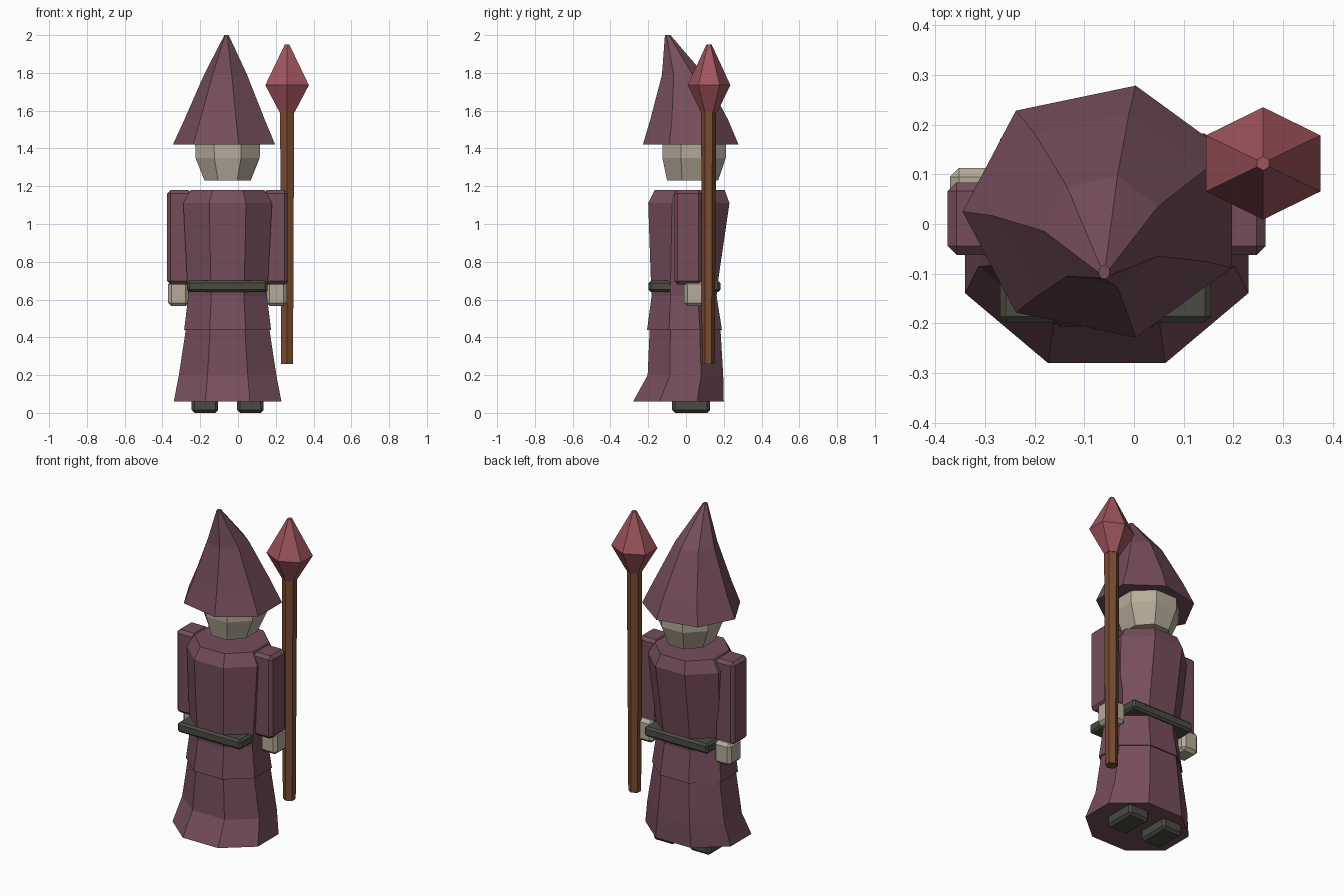
import bpy
import bmesh
from math import pi, cos, sin

cube = bpy.data.objects.get("Cube")
if cube:
    bpy.data.objects.remove(cube, do_unlink=True)


def material(name, rgb):
    m = bpy.data.materials.new(name)
    m.use_nodes = True
    m.diffuse_color = (*rgb, 1)
    m.node_tree.nodes["Principled BSDF"].inputs["Base Color"].default_value = (*rgb, 1)
    return m


purple = material("plum cloth", (0.18, 0.076, 0.105))
red = material("red crystal", (0.35, 0.09, 0.11))
skin = material("pale skin", (0.47, 0.41, 0.32))
leather = material("dark leather", (0.07, 0.07, 0.057))
wood = material("brown wood", (0.19, 0.07, 0.03))


def finish(name, bm, mat):
    bmesh.ops.recalc_face_normals(bm, faces=bm.faces)
    mesh = bpy.data.meshes.new(name)
    bm.to_mesh(mesh)
    bm.free()
    mesh.materials.append(mat)
    obj = bpy.data.objects.new(name, mesh)
    bpy.context.collection.objects.link(obj)
    return obj


def loft(name, mat, sides, phase, rings):
    """Capped stack of polygon rings, each (z, centre x, centre y, radius x, radius y)."""
    bm = bmesh.new()
    loops = []
    for z, cx, cy, rx, ry in rings:
        angles = [phase + 2 * pi * i / sides for i in range(sides)]
        loops.append([bm.verts.new((cx + rx * cos(a), cy + ry * sin(a), z)) for a in angles])
    for low, high in zip(loops, loops[1:]):
        for i in range(sides):
            j = (i + 1) % sides
            bm.faces.new((low[i], low[j], high[j], high[i]))
    bm.faces.new(loops[0])
    bm.faces.new(loops[-1])
    return finish(name, bm, mat)


def octagon(name, mat, rings):
    """Loft with flat sides facing the axes; radii are half widths."""
    k = 1 / cos(pi / 8)
    return loft(name, mat, 8, pi / 8,
                [(z, cx, cy, rx * k, ry * k) for z, cx, cy, rx, ry in rings])


def block(name, mat, x, y, z, bevel):
    """Bevelled box between (low, high) limits on each axis."""
    bm = bmesh.new()
    bmesh.ops.create_cube(bm, size=1)
    for v in bm.verts:
        v.co = [(lo + hi) / 2 + c * (hi - lo) for c, (lo, hi) in zip(v.co, (x, y, z))]
    bmesh.ops.bevel(bm, geom=bm.edges[:], offset=bevel, segments=1, affect='EDGES')
    return finish(name, bm, mat)


MID = -0.055  # centre line of the figure

# Robe: flared skirt and overhanging tunic
octagon("robe_skirt", purple, [
    (0.06, MID, -0.04, 0.285, 0.24),
    (0.20, MID, -0.003, 0.258, 0.20),
    (0.45, MID, -0.005, 0.22, 0.187)])
octagon("robe_tunic", purple, [
    (0.44, MID, -0.008, 0.23, 0.198),
    (0.62, MID, -0.01, 0.208, 0.172),
    (0.70, MID, -0.008, 0.214, 0.178),
    (1.11, MID, 0.015, 0.235, 0.215),
    (1.18, MID, 0.02, 0.195, 0.185)])

# Belt
block("belt", leather, (-0.27, 0.155), (-0.198, 0.182), (0.64, 0.70), 0.012)

# Floating head
octagon("head", skin, [
    (1.23, MID, 0.035, 0.122, 0.135),
    (1.35, MID, 0.043, 0.17, 0.168),
    (1.44, MID, 0.043, 0.172, 0.168)])

# Pointed hat leaning forward
loft("hat", purple, 7, pi, [
    (1.42, -0.06, 0.025, 0.285, 0.26),
    (1.55, -0.06, 0.017, 0.225, 0.212),
    (1.79, -0.06, -0.015, 0.12, 0.115),
    (2.00, -0.06, -0.097, 0.012, 0.015)])

# Paired sleeves, hands and feet
for side, s in (("left", 1), ("right", -1)):
    def span(inner, outer):
        return sorted((MID + s * inner, MID + s * outer))
    block(side + "_sleeve", purple, span(0.19, 0.32), (-0.062, 0.084), (0.68, 1.18), 0.018)
    block(side + "_hand", skin, span(0.205, 0.315), (-0.01, 0.113), (0.565, 0.70), 0.018)
    block(side + "_foot", leather, span(0.05, 0.19), (-0.073, 0.127), (0, 0.10), 0.015)

# Staff with faceted crystal
loft("staff", wood, 6, pi / 2, [
    (0.26, 0.26, 0.118, 0.036, 0.034),
    (1.60, 0.26, 0.12, 0.043, 0.04)])
loft("staff_crystal", red, 6, pi / 2, [
    (1.59, 0.26, 0.122, 0.045, 0.042),
    (1.735, 0.26, 0.122, 0.133, 0.113),
    (1.95, 0.26, 0.122, 0.014, 0.014)])
